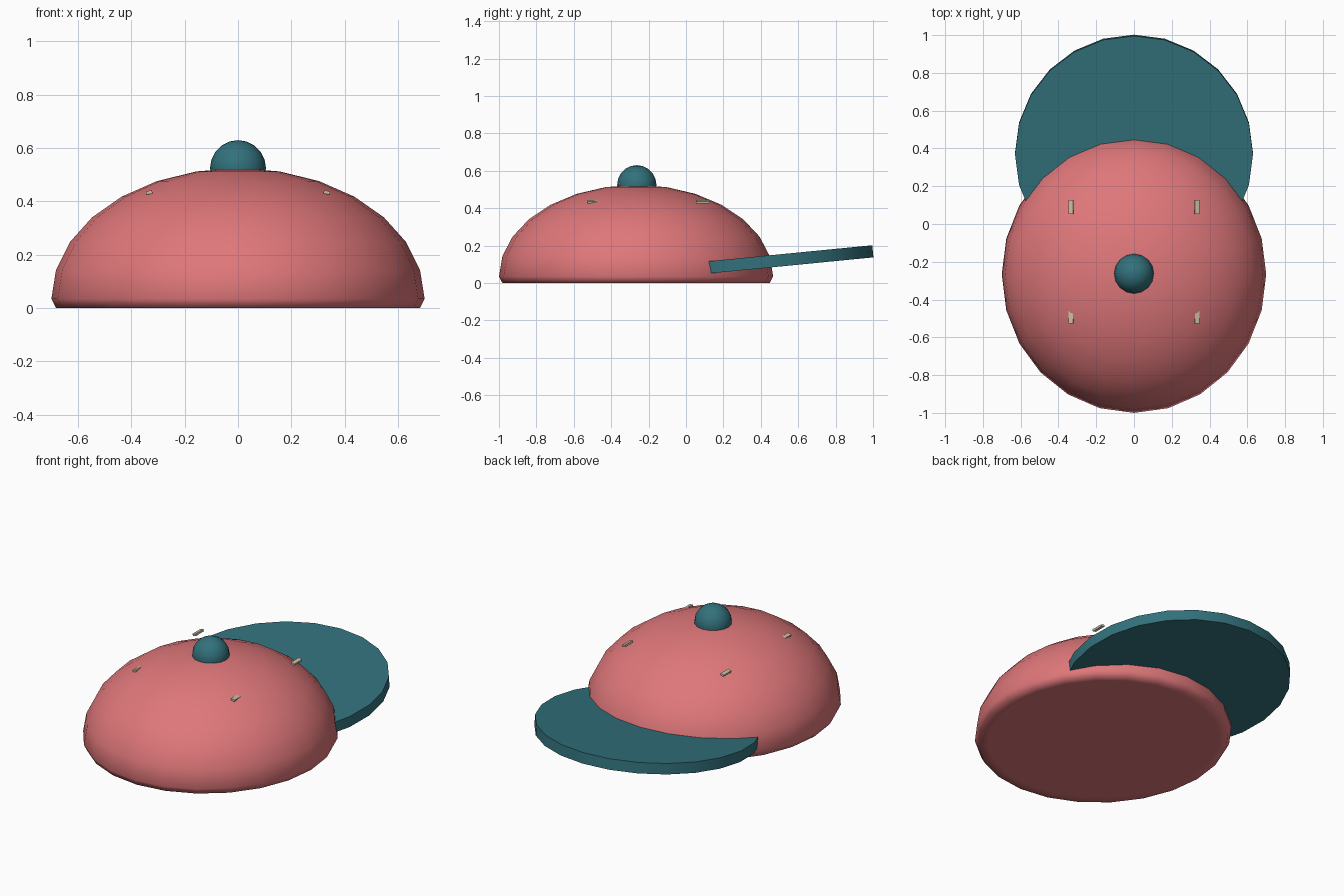
import bpy
import math

cube = bpy.data.objects.get("Cube")
if cube:
    bpy.data.objects.remove(cube, do_unlink=True)


def material(name, rgb):
    mat = bpy.data.materials.new(name)
    mat.use_nodes = True
    mat.diffuse_color = (*rgb, 1)
    mat.node_tree.nodes["Principled BSDF"].inputs["Base Color"].default_value = (*rgb, 1)
    return mat


coral = material("coral cloth", (0.74, 0.185, 0.195))
teal = material("teal cloth", (0.032, 0.165, 0.2))
beige = material("beige trim", (0.57, 0.52, 0.38))


def finish(name, mat, scale=(1, 1, 1)):
    """Name and colour the new primitive and bake its scale."""
    ob = bpy.context.object
    ob.name = name
    ob.scale = scale
    bpy.ops.object.transform_apply(location=False, rotation=False, scale=True)
    ob.data.materials.append(mat)
    return ob


CROWN_Y = -0.267
RIM_Z = 0.035

# Crown: squashed sphere whose lower half is pressed flat onto the ground
bpy.ops.mesh.primitive_uv_sphere_add(segments=24, ring_count=14, location=(0, CROWN_Y, RIM_Z))
crown = finish("crown", coral, (0.7, 0.733, 0.49))
for v in crown.data.vertices:
    v.co.z = max(v.co.z, -RIM_Z)
bpy.ops.object.shade_smooth()

# Button on top of the crown
bpy.ops.mesh.primitive_uv_sphere_add(segments=16, ring_count=10, radius=0.105,
                                     location=(0, CROWN_Y + 0.004, 0.525))
finish("top_button", teal)
bpy.ops.object.shade_smooth()

# Brim: tilted disc that runs into the crown
bpy.ops.mesh.primitive_cylinder_add(vertices=24, radius=0.63, depth=0.065,
                                    location=(0, 0.372, 0.108),
                                    rotation=(math.radians(5.6), 0, 0))
finish("brim", teal)
bpy.ops.object.shade_smooth_by_angle(angle=math.radians(30))

# Four small eyelet tabs, mirrored left and right
for side, label in ((1, "left"), (-1, "right")):
    for y, end in ((-0.49, "front"), (0.09, "back")):
        bpy.ops.mesh.primitive_cube_add(size=1, location=(side * 0.333, y, 0.434),
                                        rotation=(0, side * 0.25, 0))
        finish(f"{end}_{label}_eyelet", beige, (0.023, 0.075, 0.012))
